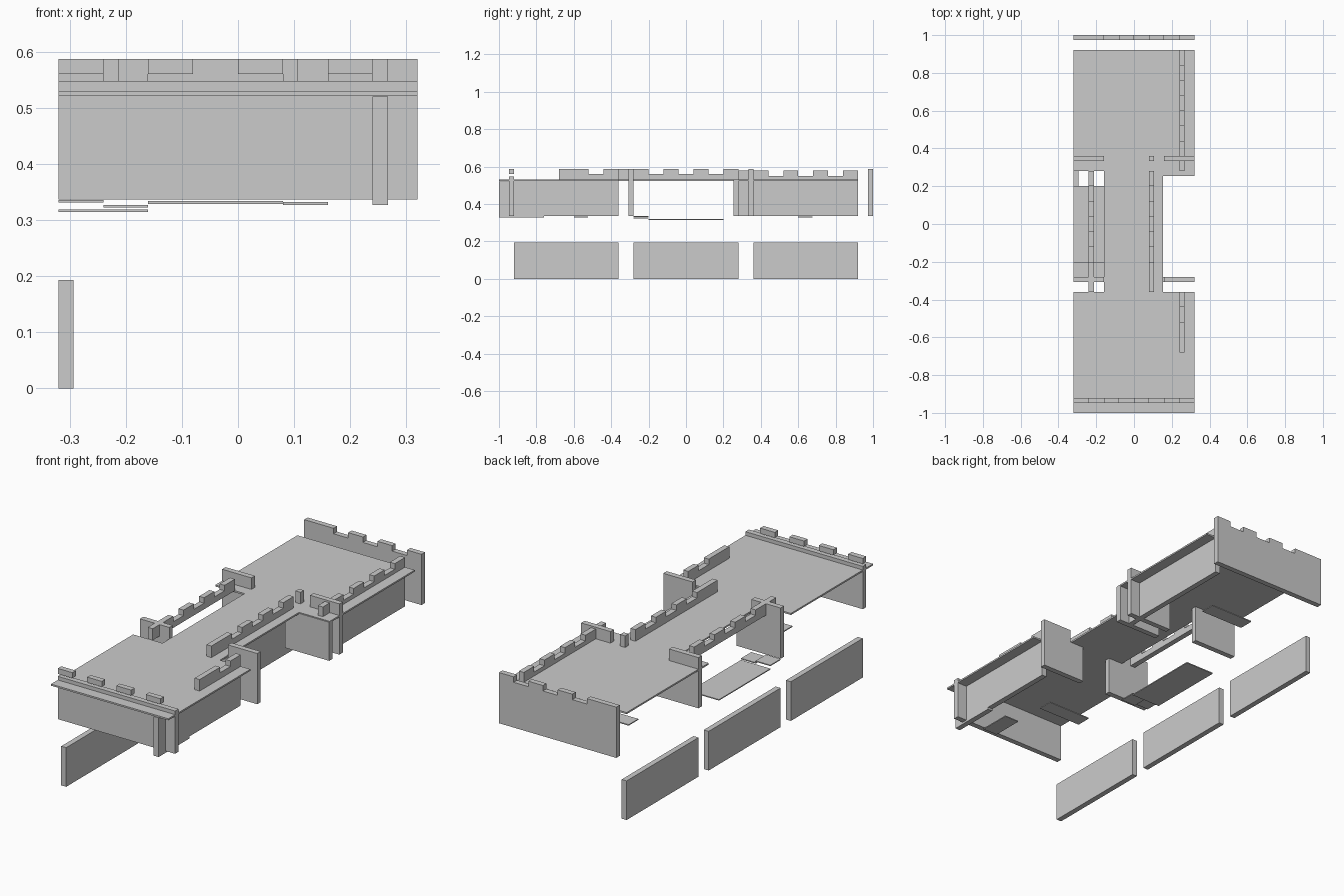
import bpy, bmesh

if "Cube" in bpy.data.objects:
    bpy.data.objects.remove(bpy.data.objects["Cube"])

T = 0.027  # board thickness


def prism(name, pts, axis, lo, hi):
    """Extrude a 2D outline along an axis between lo and hi."""
    bm = bmesh.new()
    place = {'x': lambda a, b: (lo, a, b),
             'y': lambda a, b: (a, lo, b),
             'z': lambda a, b: (a, b, lo)}[axis]
    face = bm.faces.new([bm.verts.new(place(a, b)) for a, b in pts])
    ext = bmesh.ops.extrude_face_region(bm, geom=[face])
    vec = [(hi - lo) if k == axis else 0 for k in 'xyz']
    bmesh.ops.translate(bm, vec=vec, verts=[v for v in ext['geom'] if isinstance(v, bmesh.types.BMVert)])
    bmesh.ops.recalc_face_normals(bm, faces=bm.faces)
    me = bpy.data.meshes.new(name)
    bm.to_mesh(me)
    bm.free()
    ob = bpy.data.objects.new(name, me)
    bpy.context.collection.objects.link(ob)
    return ob


def box(name, x0, x1, y0, y1, z0, z1):
    return prism(name, [(x0, y0), (x1, y0), (x1, y1), (x0, y1)], 'z', z0, z1)


def battlement(name, axis, at, start, end, base, notch, top):
    """Board whose top edge has one wide merlon, then alternating gaps and merlons."""
    pts = [(end, base), (start, base), (start, top)]
    a, high, step = start + 0.16, True, 0.08
    while a < end - 0.01:
        pts += [(a, top), (a, notch)] if high else [(a, notch), (a, top)]
        high = not high
        a += step
    pts.append((end, top if high else notch))
    return prism(name, pts, axis, at, at + T)


def tower_board(name, y, x_out, x_in, x_step):
    """Cross board: wide under the deck, narrower above it."""
    pts = [(x_out, 0.337), (x_in, 0.337), (x_in, 0.522), (x_step, 0.522),
           (x_step, 0.587), (x_out, 0.587)]
    return prism(name, pts, 'y', y, y + T)


# Deck with a recess on each side
prism("deck", [(-.32, -1), (.32, -1), (.32, -.36), (.153, -.36), (.153, .257), (.32, .257),
               (.32, .92), (-.32, .92), (-.32, .28), (-.16, .28), (-.16, -.36), (-.32, -.36)],
      'z', 0.522, 0.53)

# Back wall, set off from the deck
battlement("back_wall", 'y', 1 - T, -.32, .32, .337, .56, .587)

# Front wall with separate merlons above it
box("front_wall", -.32, .32, -.947, -.92, .337, .548)
for i in range(4):
    x = -.32 + .16 * i
    box(f"front_merlon_{i + 1}", x, x + .08, -.947, -.92, .56, .587)

# Battlements standing on the deck
battlement("left_battlement", 'x', -.24, -.36, .28, .53, .56, .587)
battlement("middle_battlement", 'x', .08, -.36, .28, .53, .56, .587)
battlement("front_right_battlement", 'x', .24, -.68, -.36, .53, .56, .587)
battlement("back_right_battlement", 'x', .24, .28, .92, .53, .55, .578)
box("single_merlon", .08, .107, .333, .36, .53, .587)

# Right side walls below the deck
box("front_right_wall", .24, .267, -.92, -.36, .337, .522)
box("back_right_wall", .24, .267, .28, .92, .337, .522)
box("front_corner_board", .24, .267, -1, -.76, .327, .52)
box("back_corner_board", .08, .32, .253, .28, .337, .527)

# Cross boards at the recess corners
for label, s in (("left", -1), ("right", 1)):
    tower_board(f"{label}_front_cross_board", -.307, s * .32, s * .08, s * .16)
    tower_board(f"{label}_back_cross_board", .333, s * .32, s * .08, s * .16)

# Thin loose sheets under the deck
box("front_sheet", -.16, .08, -.6, -.525, .329, .334)
box("back_sheet", -.16, .08, .6, .675, .329, .334)
box("corner_sheet", .08, .16, -.92, -.76, .327, .332)
box("upper_step", -.32, -.24, -.28, -.2, .331, .336)
box("lower_step", -.24, -.16, -.28, -.2, .322, .327)
box("long_sheet", -.32, -.16, -.2, .2, .314, .319)

# Detached left wall panels on the ground
for i, y in enumerate((-.64, 0, .64)):
    box(f"left_panel_{i + 1}", -.32, -.293, y - .28, y + .28, 0, .193)
